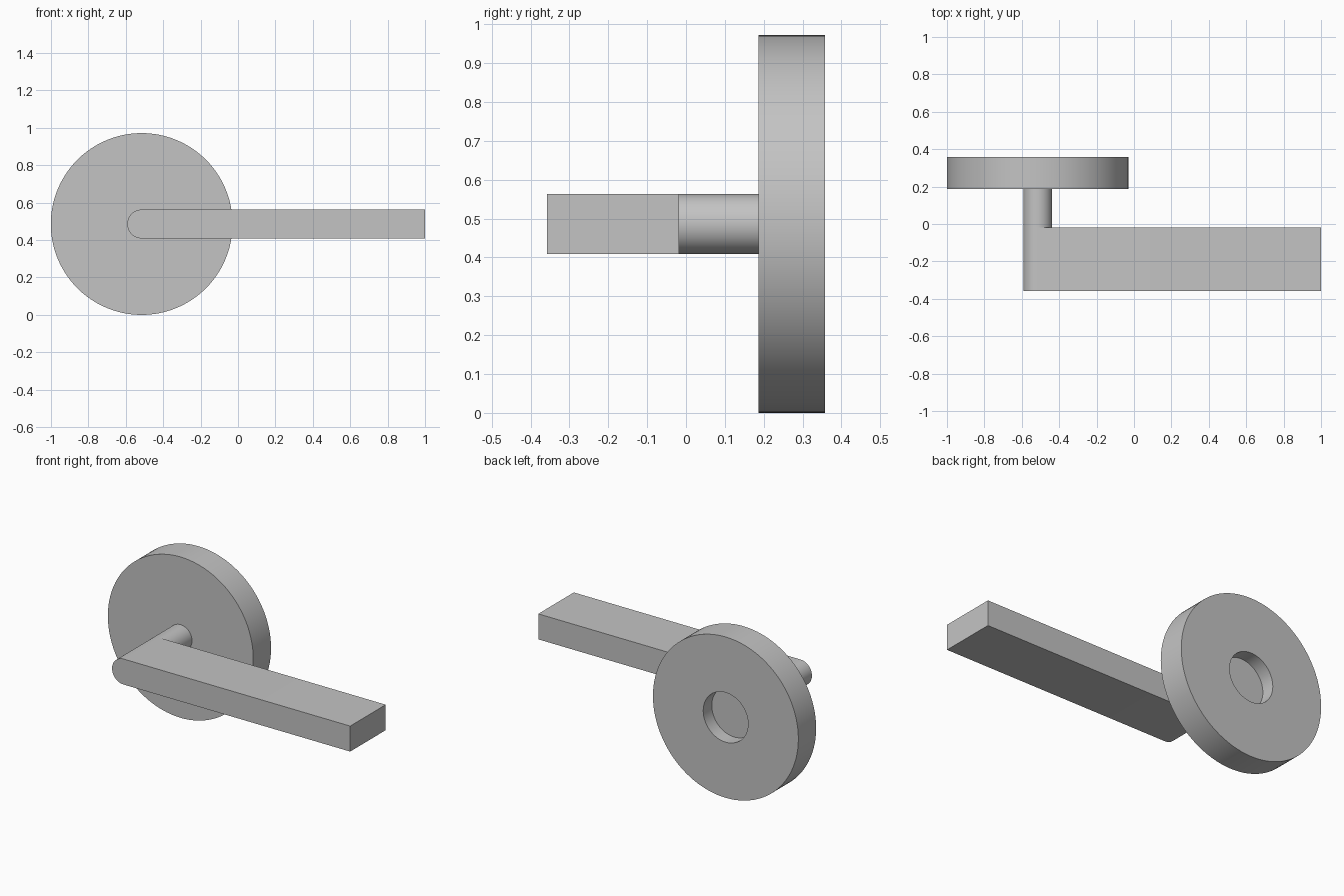
import bpy, bmesh, math
from mathutils import Vector

cube = bpy.data.objects.get("Cube")
if cube:
    bpy.data.objects.remove(cube)

metal = bpy.data.materials.new("satin_grey")
metal.use_nodes = True
grey = (0.55, 0.55, 0.55, 1)
metal.diffuse_color = grey
metal.node_tree.nodes["Principled BSDF"].inputs["Base Color"].default_value = grey

AXIS_X, AXIS_Z = -0.515, 0.486
GRIP_R = 0.077


def finish(bm, name):
    bmesh.ops.recalc_face_normals(bm, faces=bm.faces)
    mesh = bpy.data.meshes.new(name)
    bm.to_mesh(mesh)
    bm.free()
    obj = bpy.data.objects.new(name, mesh)
    bpy.context.collection.objects.link(obj)
    mesh.materials.append(metal)
    bpy.ops.object.select_all(action='DESELECT')
    obj.select_set(True)
    bpy.context.view_layer.objects.active = obj
    bpy.ops.object.shade_smooth_by_angle(angle=math.radians(30))
    return obj


def revolve(name, profile, steps=96):
    """Turn a (radius, y) profile around the spindle axis."""
    bm = bmesh.new()
    verts = [bm.verts.new((AXIS_X + r, y, AXIS_Z)) for r, y in profile]
    edges = [bm.edges.new(pair) for pair in zip(verts, verts[1:])]
    bmesh.ops.spin(bm, geom=verts + edges, cent=(AXIS_X, 0, AXIS_Z),
                   axis=(0, 1, 0), angle=math.tau, steps=steps)
    bmesh.ops.remove_doubles(bm, verts=bm.verts, dist=1e-5)
    return finish(bm, name)


# Round wall plate with a blind recess in its back
revolve("rose_plate", [(0, 0.187), (0.486, 0.187), (0.486, 0.357),
                       (0.15, 0.357), (0.15, 0.275), (0, 0.275)])

# Neck joining the plate to the lever
revolve("neck", [(GRIP_R, -0.018), (GRIP_R, 0.187)], 48)

# Flat lever with one half-round end, extruded along y
bm = bmesh.new()
outline = [(1.0, AXIS_Z - GRIP_R), (1.0, AXIS_Z + GRIP_R)]
for i in range(25):
    a = math.pi / 2 + math.pi * i / 24
    outline.append((AXIS_X + GRIP_R * math.cos(a), AXIS_Z + GRIP_R * math.sin(a)))
face = bm.faces.new([bm.verts.new((x, -0.357, z)) for x, z in outline])
ext = bmesh.ops.extrude_face_region(bm, geom=[face])
new_verts = [g for g in ext["geom"] if isinstance(g, bmesh.types.BMVert)]
bmesh.ops.translate(bm, verts=new_verts, vec=Vector((0, 0.339, 0)))
finish(bm, "lever")
